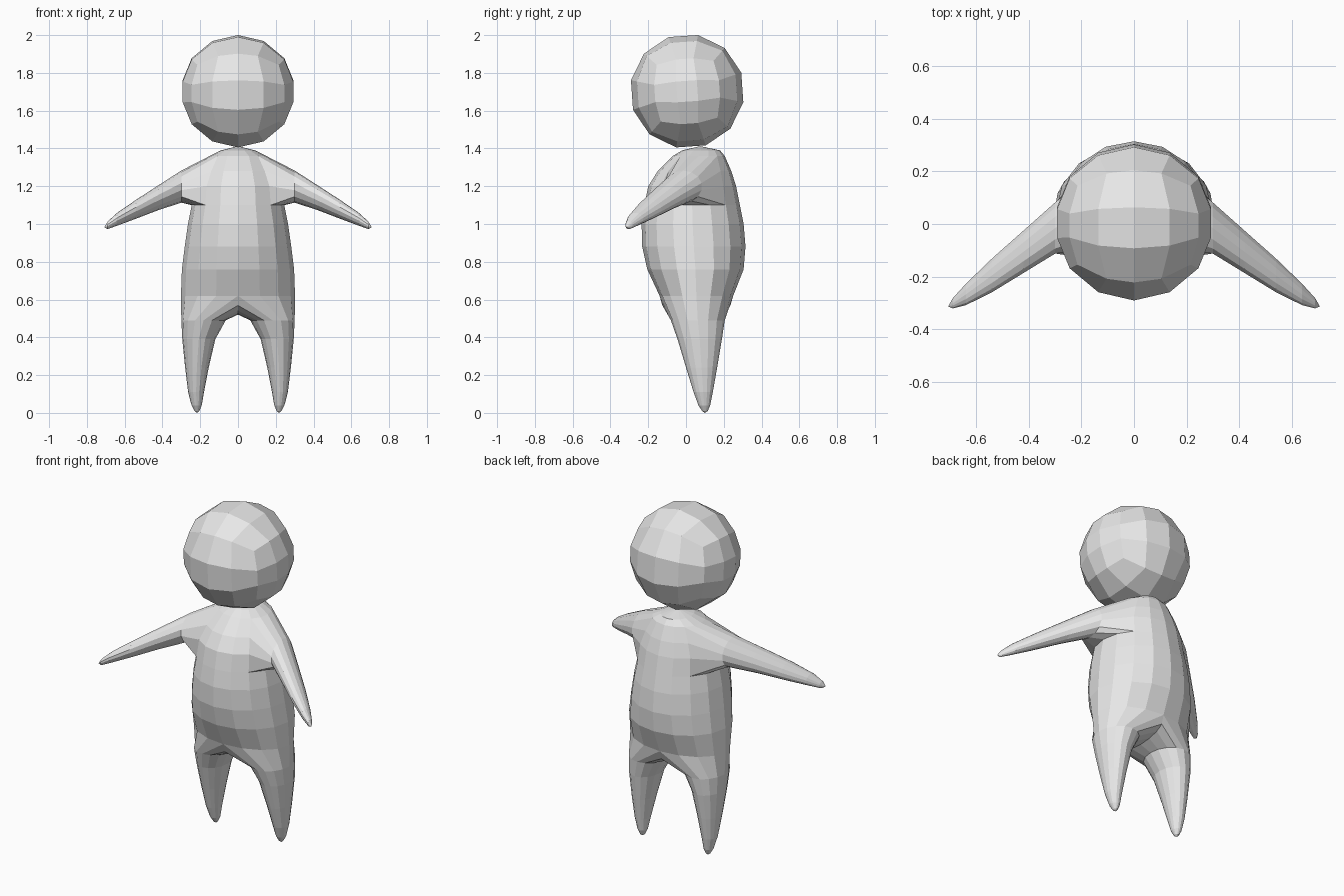
import bpy, bmesh, math
from mathutils import Matrix, Vector

if "Cube" in bpy.data.objects:
    bpy.data.objects.remove(bpy.data.objects["Cube"], do_unlink=True)

grey = bpy.data.materials.new("plain grey")
grey.use_nodes = True
grey.diffuse_color = (0.8, 0.8, 0.8, 1)
grey.node_tree.nodes["Principled BSDF"].inputs["Base Color"].default_value = (0.8, 0.8, 0.8, 1)

N = 16           # sides of the torso and of each leg
HALF = N // 2


def finish(bm, name):
    bmesh.ops.recalc_face_normals(bm, faces=bm.faces)
    mesh = bpy.data.meshes.new(name)
    bm.to_mesh(mesh)
    bm.free()
    mesh.materials.append(grey)
    obj = bpy.data.objects.new(name, mesh)
    bpy.context.collection.objects.link(obj)
    return obj


def bridge(bm, a, b):
    """Join two closed rings with quads."""
    for i in range(len(a)):
        j = (i + 1) % len(a)
        bm.faces.new((a[i], a[j], b[j], b[i]))


def fan(bm, ring, tip, closed=True):
    """Close a ring with triangles meeting at a tip."""
    v = bm.verts.new(tip)
    for i in range(len(ring) if closed else len(ring) - 1):
        bm.faces.new((ring[i], ring[(i + 1) % len(ring)], v))


def oval(i, x0, x1, y0, y1, z):
    """Point i of a level oval, counted from the front round the left side."""
    a = i * 2 * math.pi / N
    return ((x0 + x1) / 2 + (x1 - x0) / 2 * math.sin(a),
            (y0 + y1) / 2 - (y1 - y0) / 2 * math.cos(a), z)


# --- Body: left half, then mirrored ---
bm = bmesh.new()

# torso rings: height, half width, front, back
torso = [(1.39, .09, -.02, .18), (1.36, .15, -.07, .205), (1.28, .20, -.15, .24),
         (1.20, .235, -.20, .265), (1.10, .245, -.22, .285), (1.0, .265, -.235, .305),
         (.88, .282, -.232, .315), (.76, .297, -.205, .305), (.62, .302, -.14, .25)]
rows = [[bm.verts.new(oval(i, -w, w, f, b, z)) for i in range(HALF + 1)]
        for z, w, f, b in torso]
for row in rows:                       # exact centre line
    row[0].co.x = row[-1].co.x = 0
for r in range(len(rows) - 1):
    for c in range(HALF):
        if 1 <= r <= 3 and 2 <= c <= 5:   # arm opening
            continue
        bm.faces.new((rows[r][c], rows[r][c + 1], rows[r + 1][c + 1], rows[r + 1][c]))
fan(bm, rows[0], (0, .075, 1.412), closed=False)

# arm: grows out of the opening
ring = ([rows[4][c] for c in range(2, 7)] + [rows[3][6], rows[2][6]]
        + [rows[1][c] for c in range(6, 1, -1)] + [rows[2][2], rows[3][2]])
arm = [(.30, -.015, 1.198, .10, .085), (.42, -.105, 1.14, .083, .066),
       (.54, -.195, 1.078, .066, .05), (.64, -.268, 1.025, .042, .034),
       (.69, -.302, .993, .020, .020)]
for x, y, z, ry, rz in arm:
    nxt = []
    for i in range(len(ring)):
        a = -math.pi / 2 + (i - 2) * 2 * math.pi / len(ring)
        nxt.append(bm.verts.new((x, y + ry * math.cos(a), z + rz * math.sin(a))))
    bridge(bm, ring, nxt)
    ring = nxt
fan(bm, ring, (.708, -.314, .982))

# leg: last torso row plus a crotch ridge along the centre line
z, w, f, b = torso[-1]
ring = list(rows[-1])
for i in range(HALF + 1, N):
    p = oval(i, -w, w, f, b, z)
    dip = abs(math.sin(i * 2 * math.pi / N)) ** 0.7
    ring.append(bm.verts.new((0, p[1], z - .10 * dip)))
leg = [(.065, .30, -.08, .205, .49), (.12, .295, -.045, .19, .39), (.155, .28, 0, .165, .24),
       (.18, .264, .04, .142, .11), (.192, .246, .066, .128, .04), (.205, .23, .085, .115, .01)]
for x0, x1, y0, y1, z in leg:
    nxt = [bm.verts.new(oval(i, x0, x1, y0, y1, z)) for i in range(N)]
    bridge(bm, ring, nxt)
    ring = nxt
fan(bm, ring, (.217, .10, 0))

bmesh.ops.delete(bm, geom=[v for v in bm.verts if not v.link_faces], context='VERTS')
body = finish(bm, "body")
mirror = body.modifiers.new("Mirror", 'MIRROR')
mirror.use_clip = True
mirror.merge_threshold = 0.0005

# --- Head: sliced cube rounded into a faceted ball ---
bm = bmesh.new()
bmesh.ops.create_cube(bm, size=2)
for axis, cuts in ((0, (-.5, 0, .5)), (1, (-1 / 3, 1 / 3)), (2, (-1 / 3, 1 / 3))):
    for c in cuts:
        n = Vector((0, 0, 0))
        n[axis] = 1
        bmesh.ops.bisect_plane(bm, geom=bm.verts[:] + bm.edges[:] + bm.faces[:],
                               plane_co=n * c, plane_no=n)
for v in bm.verts:
    x, y, z = v.co
    q = math.pi / 4
    v.co = Vector((math.tan(x * math.radians(55)), math.tan(y * q), math.tan(z * q))).normalized() * .303
bm.transform(Matrix.Translation((0, .006, 1.703)) @ Matrix.Rotation(math.radians(4), 4, 'X'))
finish(bm, "head")
